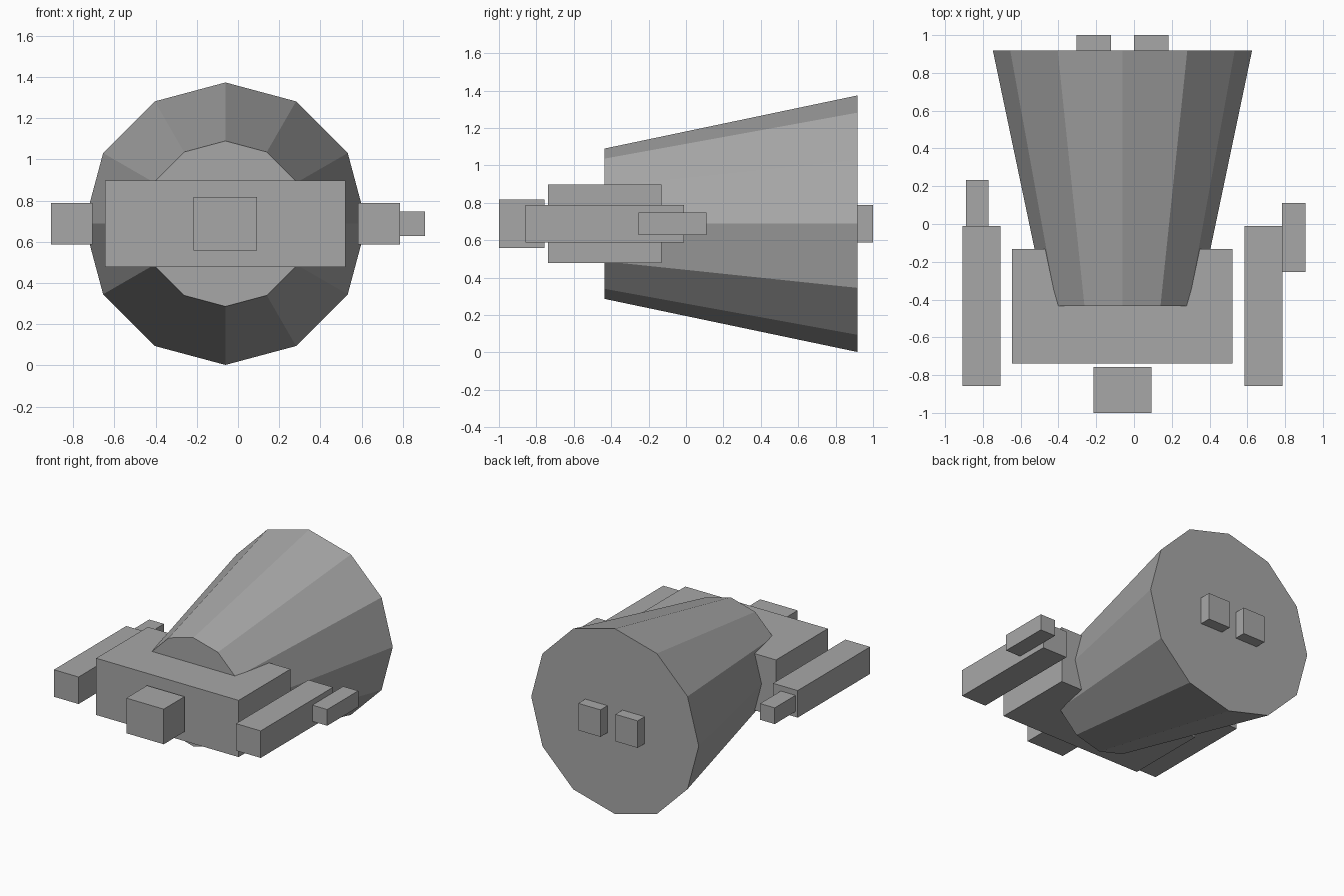
import bpy, bmesh
from math import radians
from mathutils import Matrix, Vector

if "Cube" in bpy.data.objects:
    bpy.data.objects.remove(bpy.data.objects["Cube"])

CX, CZ = -0.061, 0.688   # shared long axis of the model

# Dark grey used on every part
grey = bpy.data.materials.new("dark_grey")
grey.diffuse_color = (0.39, 0.39, 0.39, 1)
grey.use_nodes = True
grey.node_tree.nodes["Principled BSDF"].inputs["Base Color"].default_value = grey.diffuse_color


def finish(name, bm):
    bmesh.ops.recalc_face_normals(bm, faces=bm.faces)
    me = bpy.data.meshes.new(name)
    bm.to_mesh(me)
    bm.free()
    me.materials.append(grey)
    ob = bpy.data.objects.new(name, me)
    bpy.context.collection.objects.link(ob)
    return ob


def box(name, x, y, height):
    """Box from x and y ranges, centred vertically on the axis."""
    size = Vector((x[1] - x[0], y[1] - y[0], height))
    centre = Vector((sum(x) / 2, sum(y) / 2, CZ))
    bm = bmesh.new()
    bmesh.ops.create_cube(bm, size=1)
    bmesh.ops.scale(bm, vec=size, verts=bm.verts)
    bmesh.ops.translate(bm, vec=centre, verts=bm.verts)
    return finish(name, bm)


# Tapered twelve-sided hull, widening towards the back
y0, y1 = -0.435, 0.918
bm = bmesh.new()
bmesh.ops.create_cone(
    bm, cap_ends=True, segments=12, radius1=0.402, radius2=0.686, depth=y1 - y0,
    matrix=Matrix.Translation((CX, (y0 + y1) / 2, CZ)) @ Matrix.Rotation(radians(-90), 4, 'X'))
finish("hull", bm)

# Front body and nose
box("front_body", (-0.645, 0.522), (-0.738, -0.132), 0.42)
box("nose", (-0.215, 0.092), (-1.0, -0.757), 0.26)

# Side pods mirrored about the axis
for side, name in ((-1, "left_pod"), (1, "right_pod")):
    a, b = sorted((CX + side * 0.645, CX + side * 0.847))
    box(name, (a, b), (-0.857, -0.01), 0.20)

# Small blocks on the pods: one behind the left, one outside the right
box("left_pod_tail", (-0.89, -0.77), (-0.01, 0.233), 0.12)
box("right_pod_side_block", (0.784, 0.908), (-0.253, 0.11), 0.12)

# Pair of exhausts on the back face
for side, name in ((-1, "left_exhaust"), (1, "right_exhaust")):
    a, b = sorted((CX + side * 0.061, CX + side * 0.243))
    box(name, (a, b), (0.918, 1.0), 0.20)
